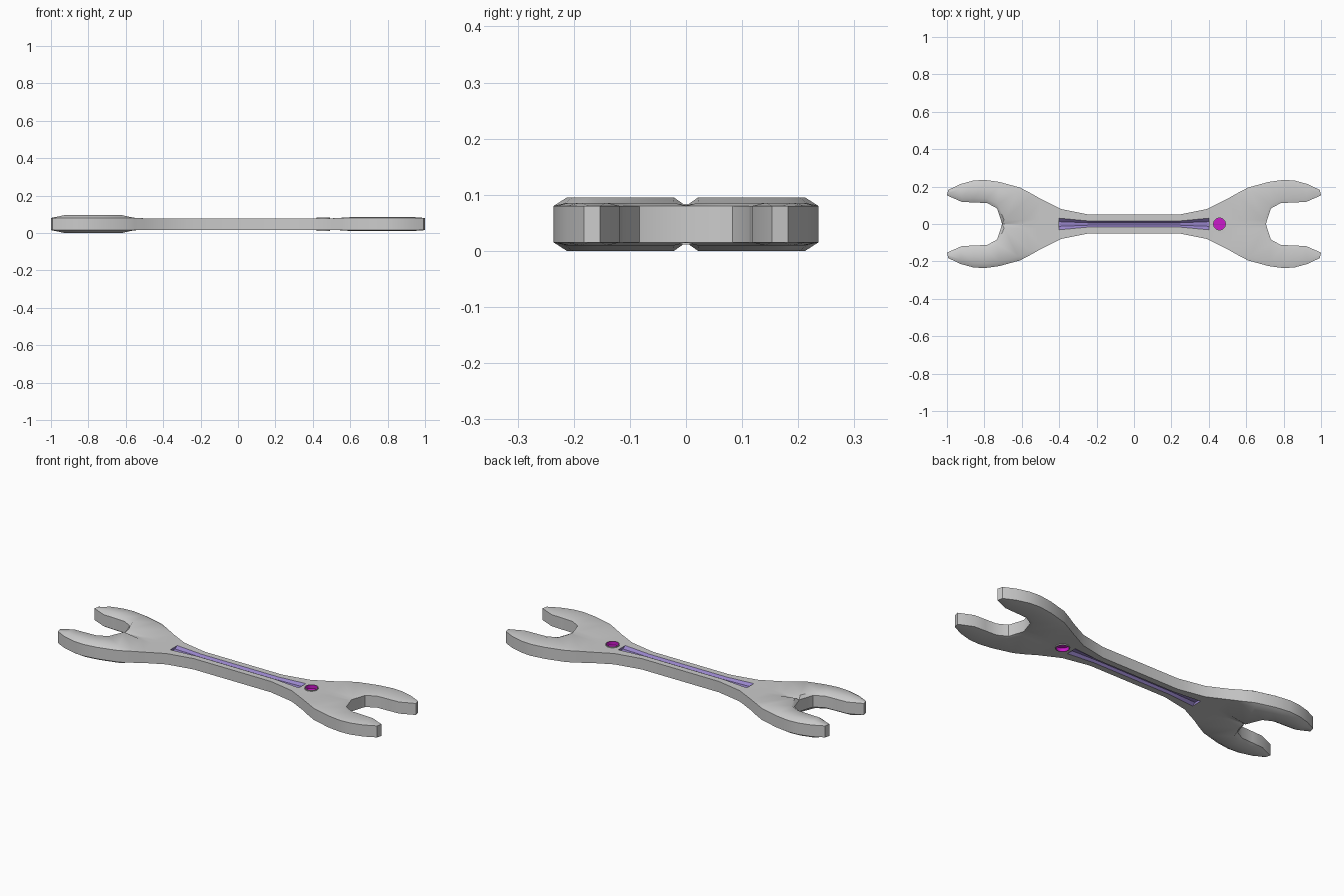
import bpy, bmesh, math
from mathutils import Vector

if "Cube" in bpy.data.objects:
    bpy.data.objects.remove(bpy.data.objects["Cube"])

ZC = 0.0477  # mid-plane height

# quarter plan: outer edge point, inner edge point (centre line, then mouth)
OUTER = [(0, .05), (.24, .05), (.39, .08), (.5, .135), (.555, .166), (.61, .195), (.72, .225),
         (.80, .236), (.86, .232), (.93, .213), (.993, .182)]
INNER = [(0, 0), (.24, 0), (.41, 0), (.52, 0), (.585, 0), (.705, 0), (.732, .083),
         (.785, .112), (.855, .115), (.92, .118), (1.0, .153)]
MOUTH = 5  # first station lying on the mouth


def material(name, rgb):
    m = bpy.data.materials.new(name)
    m.diffuse_color = (*rgb, 1)
    m.use_nodes = True
    m.node_tree.nodes["Principled BSDF"].inputs["Base Color"].default_value = m.diffuse_color
    return m


steel = material("steel", (.6, .6, .6))
purple = material("groove_purple", (.32, .24, .6))
magenta = material("hole_magenta", (.6, .01, .6))


def finish(bm, name, mat):
    bmesh.ops.remove_doubles(bm, verts=bm.verts, dist=1e-5)
    bmesh.ops.recalc_face_normals(bm, faces=bm.faces)
    me = bpy.data.meshes.new(name)
    bm.to_mesh(me)
    bm.free()
    me.materials.append(mat)
    ob = bpy.data.objects.new(name, me)
    bpy.context.collection.objects.link(ob)
    return ob


def head_quarter(bm, sx, sy, head_h):
    rows = []
    for i, (o, n) in enumerate(zip(OUTER, INNER)):
        o, n = Vector(o), Vector(n)
        t = min(.024 / (n - o).length, .35)
        edge = .0305 if i < 4 else .0325
        ridge = .0305 if i < 4 else (.034 if i == 4 else head_h)
        last = edge if i >= MOUTH else ridge
        pts = [o, o.lerp(n, t), o.lerp(n, 1 - t), n]
        hs = [edge, ridge, ridge, last]
        if i == len(OUTER) - 1:
            hs = [edge] * 4
        rows.append([[bm.verts.new((sx * p.x, sy * p.y, ZC + s * h)) for p, h in zip(pts, hs)]
                     for s in (1, -1)])
    for i in range(len(rows) - 1):
        a, b = rows[i], rows[i + 1]
        for s in (0, 1):
            for k in range(3):
                bm.faces.new((a[s][k], a[s][k + 1], b[s][k + 1], b[s][k]))
        bm.faces.new((a[0][0], b[0][0], b[1][0], a[1][0]))
        if i >= MOUTH:
            bm.faces.new((a[0][3], b[0][3], b[1][3], a[1][3]))
    # jaw tip
    bm.faces.new(rows[-1][0] + rows[-1][1][::-1])


# wrench body: thick left head, thinner right head
bm = bmesh.new()
for sx, h in ((-1, .0477), (1, .038)):
    for sy in (-1, 1):
        head_quarter(bm, sx, sy, h)
body = finish(bm, "wrench_body", steel)


def loft(name, loops, mat):
    bm = bmesh.new()
    rings = [[bm.verts.new(p) for p in lp] for lp in loops]
    n = len(rings[0])
    for a, b in zip(rings, rings[1:]):
        for k in range(n):
            bm.faces.new((a[k], a[(k + 1) % n], b[(k + 1) % n], b[k]))
    bm.faces.new(rings[0])
    bm.faces.new(rings[-1])
    return finish(bm, name, mat)


def circle(r, z):
    return [(.457 + r * math.cos(a * math.pi / 12), r * math.sin(a * math.pi / 12), z)
            for a in range(24)]


def boolean(cutter, op):
    cutter.hide_render = True
    m = body.modifiers.new(cutter.name, 'BOOLEAN')
    m.object = cutter
    m.operation = op
    m.solver = 'EXACT'
    m.material_mode = 'TRANSFER'
    bpy.context.view_layer.objects.active = body
    bpy.ops.object.modifier_apply(modifier=m.name)
    bpy.data.objects.remove(cutter)


# small lip around the hanging hole
boolean(loft("hole_lip", [circle(.036, ZC - .036), circle(.036, ZC + .036)], steel), 'UNION')

GROOVE = [(-.4, .031), (-.24, .016), (.24, .016), (.4, .031),
          (.4, -.031), (.24, -.016), (-.24, -.016), (-.4, -.031)]
for s in (1, -1):
    # tapered handle groove, top and bottom
    loops = [[(x, y * f, ZC + s * h) for x, y in GROOVE]
             for h, f in ((.018, .4), (.0305, 1), (.045, 1.05))]
    boolean(loft("groove_cutter", loops, purple), 'DIFFERENCE')
    # round recess, top and bottom
    boolean(loft("recess_cutter", [circle(.032, ZC + s * .016), circle(.032, ZC + s * .06)],
                 magenta), 'DIFFERENCE')

bpy.ops.object.select_all(action='DESELECT')
body.select_set(True)
bpy.context.view_layer.objects.active = body
bpy.ops.object.shade_smooth_by_angle(angle=math.radians(38))
